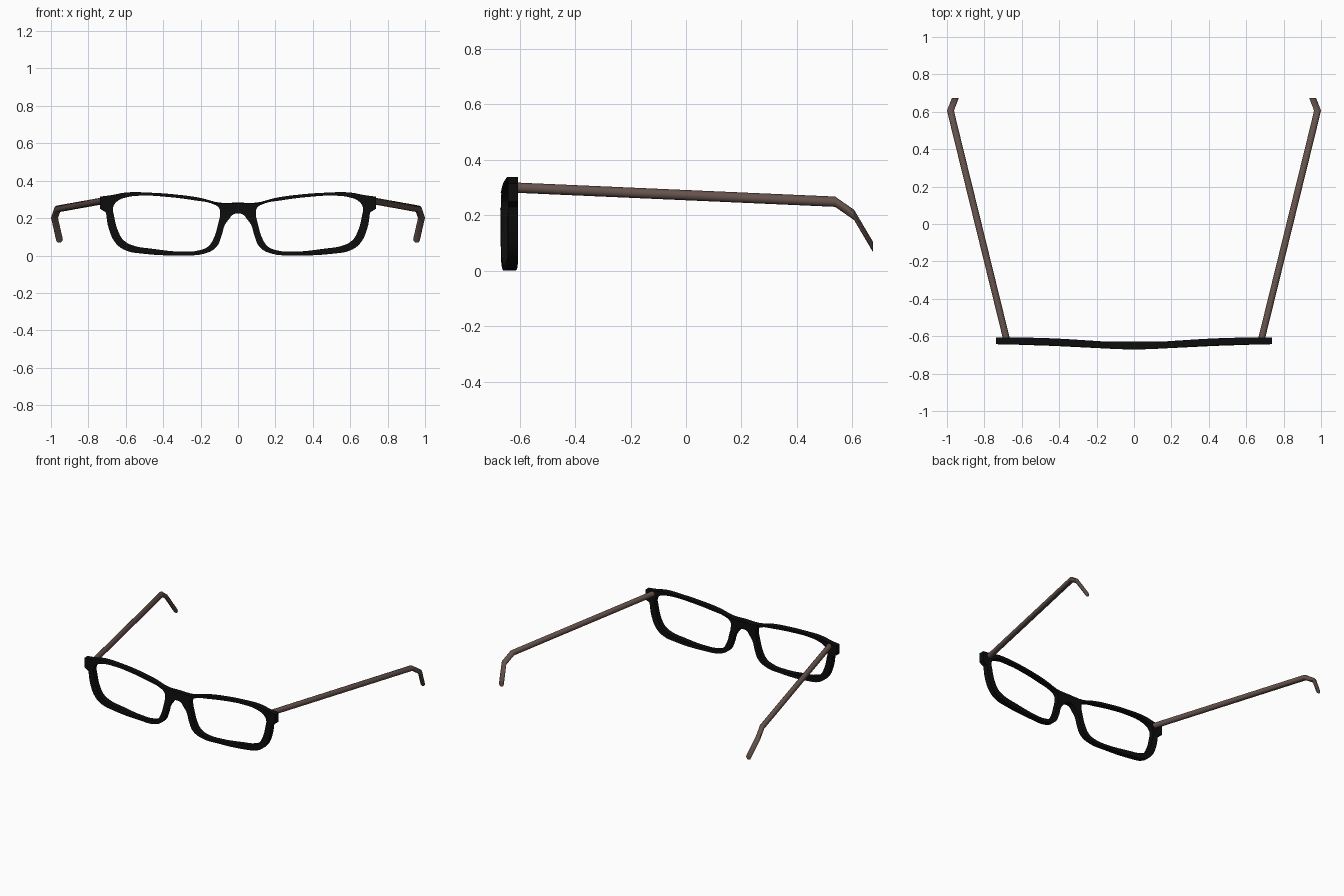
import bpy, bmesh, math
from mathutils import Vector

if "Cube" in bpy.data.objects:
    bpy.data.objects.remove(bpy.data.objects["Cube"])


def material(name, color):
    m = bpy.data.materials.new(name)
    m.diffuse_color = (*color, 1)
    m.use_nodes = True
    m.node_tree.nodes["Principled BSDF"].inputs["Base Color"].default_value = m.diffuse_color
    return m


BLACK = material("black_plastic", (0.004, 0.004, 0.004))
BROWN = material("brown_plastic", (0.13, 0.085, 0.072))

# Right half of the outer outline (x, z), from top centre to bottom of bridge
HALF = [(0.0, .283), (.10, .283), (.2, .308), (.33, .326), (.47, .336), (.6, .337),
        (.675, .323), (.738, .315), (.738, .25), (.706, .23), (.69, .14), (.652, .064),
        (.6, .027), (.52, .011), (.3, .001), (.18, .01), (.118, .043), (.088, .105),
        (.072, .16), (.05, .192), (.025, .22), (0.0, .225)]
SHARP = {(.738, .315), (.738, .25), (.706, .23)}
# Right lens opening
LENS = [(.10, .252), (.144, .279), (.225, .294), (.385, .314), (.52, .32), (.6, .31),
        (.647, .289), (.668, .257), (.663, .214), (.64, .128), (.61, .08), (.56, .053),
        (.465, .037), (.305, .021), (.21, .027), (.16, .048), (.128, .096), (.107, .166),
        (.096, .22)]


def mirror(points):
    return [(-x, z) for x, z in reversed(points)]


def add_loop(curve, points):
    s = curve.splines.new('BEZIER')
    s.bezier_points.add(len(points) - 1)
    for bp, (x, z) in zip(s.bezier_points, points):
        bp.co = (x, z, 0)
        kind = 'VECTOR' if (abs(x), z) in SHARP else 'AUTO'
        bp.handle_left_type = bp.handle_right_type = kind
    s.use_cyclic_u = True


# Front frame: filled outline with two lens openings
curve = bpy.data.curves.new("frame_outline", 'CURVE')
curve.dimensions = '2D'
curve.fill_mode = 'BOTH'
curve.resolution_u = 4
curve.extrude = 0.0185
add_loop(curve, HALF + mirror(HALF)[1:-1])
add_loop(curve, LENS)
add_loop(curve, mirror(LENS))
outline = bpy.data.objects.new("frame_outline", curve)
bpy.context.collection.objects.link(outline)
bpy.context.view_layer.update()
mesh = bpy.data.meshes.new_from_object(
    outline.evaluated_get(bpy.context.evaluated_depsgraph_get()))
bpy.data.objects.remove(outline)

# Stand it upright and bow it forward at the bridge
bm = bmesh.new()
bm.from_mesh(mesh)
bmesh.ops.remove_doubles(bm, verts=bm.verts, dist=0.0003)
for v in bm.verts:
    x, z, d = v.co
    v.co = (x, -.652 + .028 * (1 - math.exp(-(x / .35) ** 2)) - d, z)
bmesh.ops.recalc_face_normals(bm, faces=bm.faces)
bm.to_mesh(mesh)
bm.free()
mesh.materials.clear()
mesh.materials.append(BLACK)
frame = bpy.data.objects.new("front_frame", mesh)
bpy.context.collection.objects.link(frame)
bev = frame.modifiers.new("edge", 'BEVEL')
bev.width = 0.004
bev.segments = 1
bev.limit_method = 'ANGLE'
bev.angle_limit = math.radians(50)

# Temples: round section kept parallel to the front, swept back over the ear
PATH = [(.680, -.622, .300), (.965, .538, .249), (.981, .607, .201), (.955, .674, .087)]


def temple(name, side, sides=12, r=0.0185):
    bm = bmesh.new()
    rings = []
    for p in PATH:
        rings.append([bm.verts.new((side * (p[0] + r * math.cos(a)), p[1], p[2] + r * math.sin(a)))
                      for a in (2 * math.pi * i / sides for i in range(sides))])
    for a, b in zip(rings, rings[1:]):
        for i in range(sides):
            j = (i + 1) % sides
            bm.faces.new((a[i], a[j], b[j], b[i]))
    bm.faces.new(rings[0])
    bm.faces.new(rings[-1])
    bmesh.ops.recalc_face_normals(bm, faces=bm.faces)
    me = bpy.data.meshes.new(name)
    bm.to_mesh(me)
    bm.free()
    me.materials.append(BROWN)
    ob = bpy.data.objects.new(name, me)
    bpy.context.collection.objects.link(ob)
    return ob


parts = [frame, temple("right_temple", 1), temple("left_temple", -1)]
for ob in parts:
    bpy.ops.object.select_all(action='DESELECT')
    ob.select_set(True)
    bpy.context.view_layer.objects.active = ob
    bpy.ops.object.shade_smooth_by_angle(angle=math.radians(35))
